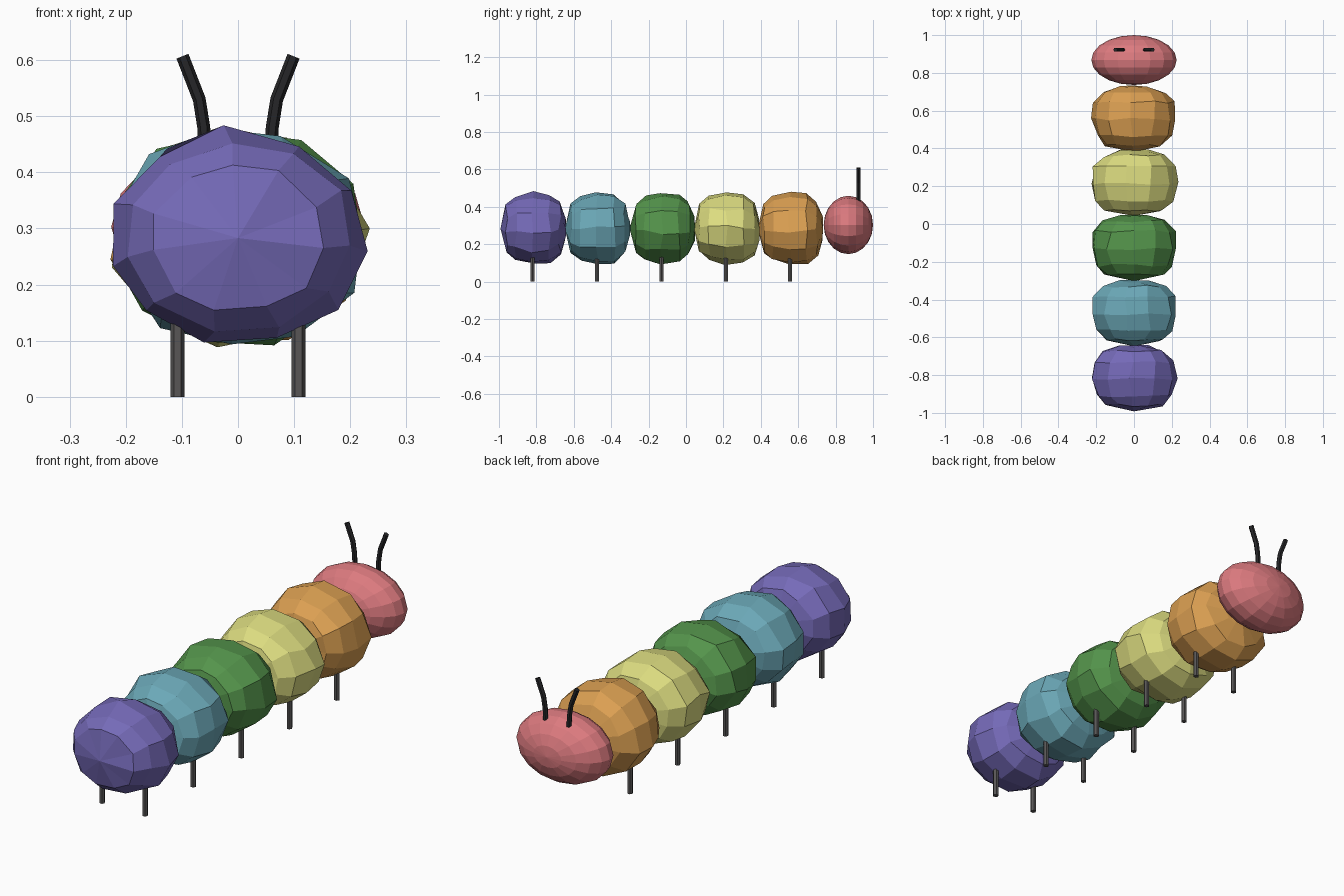
import bpy, bmesh, math, random
from mathutils import Vector

random.seed(4)
if "Cube" in bpy.data.objects:
    bpy.data.objects.remove(bpy.data.objects["Cube"], do_unlink=True)


def material(name, srgb):
    linear = [((c / 255 + 0.055) / 1.055) ** 2.4 for c in srgb]
    mat = bpy.data.materials.new(name)
    mat.use_nodes = True
    mat.diffuse_color = (*linear, 1)
    shader = mat.node_tree.nodes["Principled BSDF"]
    shader.inputs["Base Color"].default_value = (*linear, 1)
    shader.inputs["Roughness"].default_value = 0.8
    return mat


def add_object(name, bm, mat):
    bmesh.ops.recalc_face_normals(bm, faces=bm.faces)
    mesh = bpy.data.meshes.new(name)
    bm.to_mesh(mesh)
    bm.free()
    mesh.materials.append(mat)
    obj = bpy.data.objects.new(name, mesh)
    bpy.context.collection.objects.link(obj)
    return obj


def lathe_y(name, center, size, profile, ends, sides, mat, wobble=0.0):
    """Closed faceted body around the y axis, with optional irregularity."""
    bm = bmesh.new()
    center = Vector(center)
    rings = []
    turn = random.uniform(-1, 1) * wobble * 4
    for y, r in profile:
        ring = []
        for i in range(sides):
            a = math.tau * i / sides + turn + random.uniform(-1, 1) * wobble * 1.6
            k = r * (1 + random.uniform(-1, 1) * wobble)
            dy = y + random.uniform(-1, 1) * wobble * 0.2
            ring.append(bm.verts.new(center + Vector(
                (size[0] * k * math.cos(a), dy, size[1] * k * math.sin(a)))))
        rings.append(ring)
    poles = [bm.verts.new(center + Vector((0, y, 0))) for y in ends]
    for i in range(sides):
        j = (i + 1) % sides
        for a, b in zip(rings, rings[1:]):
            bm.faces.new((a[i], a[j], b[j], b[i]))
        bm.faces.new((poles[0], rings[0][j], rings[0][i]))
        bm.faces.new((poles[1], rings[-1][i], rings[-1][j]))
    return add_object(name, bm, mat)


def tube(name, path, radius, sides, mat):
    """Straight-sided tube through points lying in an x-z plane."""
    bm = bmesh.new()
    pts = [Vector(p) for p in path]
    rings = []
    for n, p in enumerate(pts):
        d = (pts[min(n + 1, len(pts) - 1)] - pts[max(n - 1, 0)]).normalized()
        side = d.cross(Vector((0, 1, 0))).normalized()
        rings.append([bm.verts.new(p + radius * (
            side * math.cos(math.tau * i / sides)
            + Vector((0, 1, 0)) * math.sin(math.tau * i / sides)))
            for i in range(sides)])
    for a, b in zip(rings, rings[1:]):
        for i in range(sides):
            j = (i + 1) % sides
            bm.faces.new((a[i], a[j], b[j], b[i]))
    bm.faces.new(rings[0])
    bm.faces.new(rings[-1])
    return add_object(name, bm, mat)


leg_grey = material("leg grey", (88, 86, 86))
antenna_black = material("antenna black", (38, 38, 40))

# Body segments, each with a pair of legs
segments = [
    ("purple", (117, 106, 184), -0.82),
    ("teal", (107, 168, 183), -0.475),
    ("green", (84, 148, 75), -0.13),
    ("yellow", (220, 220, 128), 0.215),
    ("orange", (220, 160, 82), 0.555),
]
body_profile = [(-0.14, 0.68), (-0.09, 0.89), (0, 1.0), (0.09, 0.95),
                (0.145, 0.73), (0.172, 0.34)]
for color, rgb, y in segments:
    lathe_y(color + "_body_segment", (0, y, 0.283), (0.228, 0.195),
            body_profile, (-0.172, 0.178), 11, material(color, rgb), 0.04)
    for side, x in (("left", 0.108), ("right", -0.108)):
        tube(f"{color}_{side}_leg", [(x, y, 0), (x, y, 0.2)], 0.0125, 6, leg_grey)

# Head: a regular flattened ball
head_depth = 0.132
latitudes = [math.pi * (k / 10 - 0.5) for k in range(1, 10)]
lathe_y("head", (0, 0.868, 0.303), (0.226, 0.156),
        [(head_depth * math.sin(t), math.cos(t)) for t in latitudes],
        (-head_depth, head_depth), 16, material("coral pink", (220, 122, 127)))

# Antennae: bent outwards at the top
for side, s in (("left", 1), ("right", -1)):
    path = [(0.058, 0.42), (0.061, 0.48), (0.069, 0.53), (0.099, 0.607)]
    tube(side + "_antenna", [(s * x, 0.922, z) for x, z in path],
         0.0115, 6, antenna_black)
